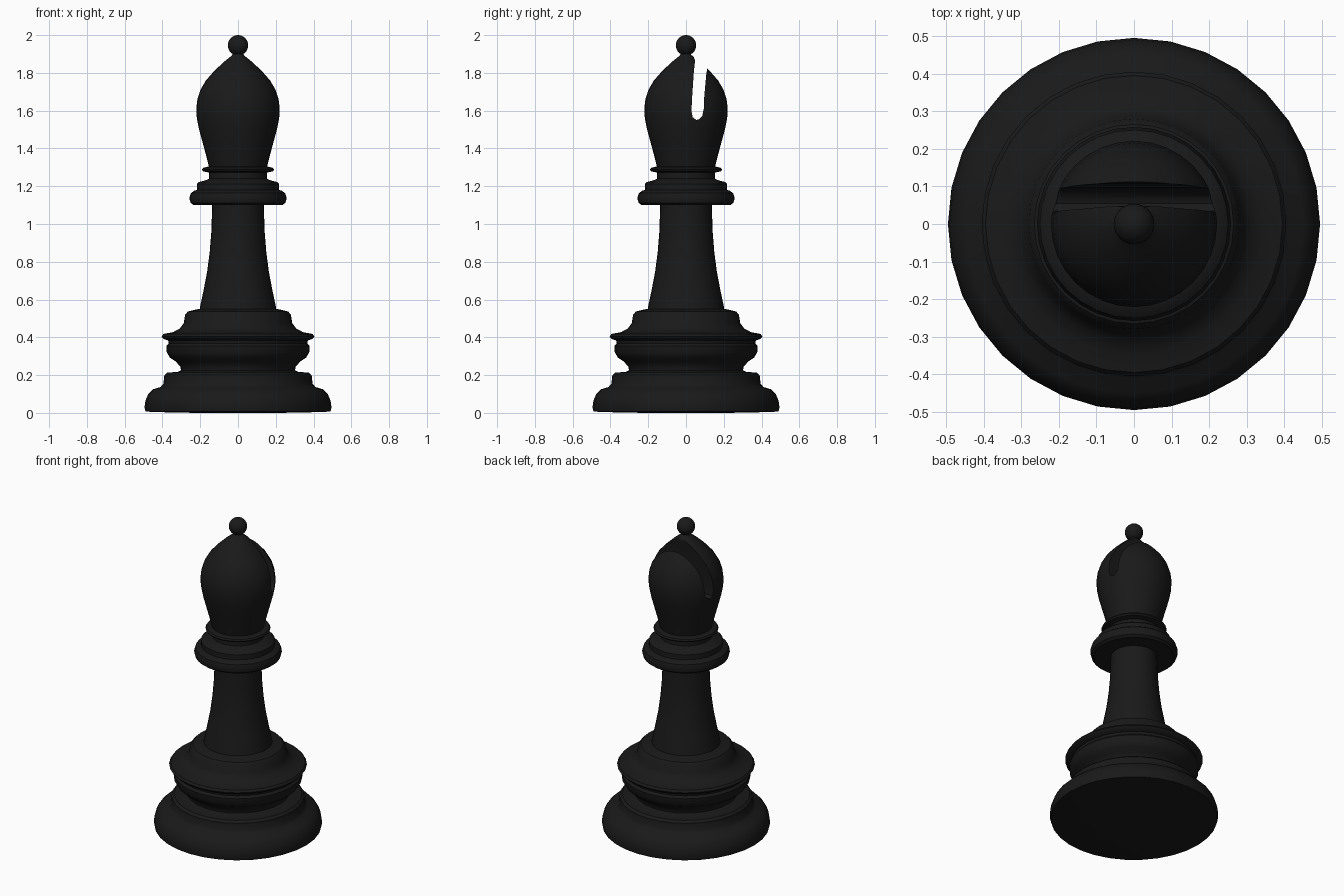
import bpy, bmesh
from math import cos, sin, pi, radians

if "Cube" in bpy.data.objects:
    bpy.data.objects.remove(bpy.data.objects["Cube"])

SIDES = 32
black = bpy.data.materials.new("black_lacquer")
black.diffuse_color = (0.01, 0.01, 0.01, 1)
black.use_nodes = True
black.node_tree.nodes["Principled BSDF"].inputs["Base Color"].default_value = black.diffuse_color


def make_object(name, bm):
    bmesh.ops.recalc_face_normals(bm, faces=bm.faces)
    me = bpy.data.meshes.new(name)
    bm.to_mesh(me)
    bm.free()
    me.materials.append(black)
    ob = bpy.data.objects.new(name, me)
    bpy.context.collection.objects.link(ob)
    return ob


def lathe(name, profile):
    """Closed solid of revolution from (radius, height) pairs."""
    bm = bmesh.new()
    rings = [[bm.verts.new((r * cos(2 * pi * i / SIDES), r * sin(2 * pi * i / SIDES), z))
              for i in range(SIDES)] for r, z in profile]
    for a, b in zip(rings, rings[1:]):
        for i in range(SIDES):
            j = (i + 1) % SIDES
            bm.faces.new((a[i], a[j], b[j], b[i]))
    bm.faces.new(rings[0][::-1])
    bm.faces.new(rings[-1])
    return make_object(name, bm)


def smooth(ob, angle=35):
    bpy.ops.object.select_all(action='DESELECT')
    ob.select_set(True)
    bpy.context.view_layer.objects.active = ob
    bpy.ops.object.shade_smooth_by_angle(angle=radians(angle))


# stepped base
base = lathe("base", [
    (0.22, 0), (0.42, 0.004), (0.49, 0.007), (0.495, 0.03), (0.49, 0.065), (0.475, 0.1),
    (0.45, 0.125), (0.41, 0.137), (0.395, 0.155), (0.39, 0.2), (0.375, 0.213),
    (0.32, 0.217), (0.302, 0.225), (0.305, 0.245), (0.33, 0.272), (0.36, 0.292),
    (0.377, 0.32), (0.38, 0.355), (0.367, 0.368), (0.37, 0.383), (0.395, 0.392),
    (0.405, 0.405), (0.395, 0.418), (0.345, 0.427), (0.31, 0.445), (0.287, 0.475),
    (0.28, 0.52), (0.265, 0.537), (0.21, 0.55), (0.19, 0.553)])

# tapering stem
stem = lathe("stem", [
    (0.204, 0.54), (0.2, 0.565), (0.182, 0.65), (0.163, 0.75), (0.15, 0.85),
    (0.141, 0.96), (0.137, 1.09), (0.137, 1.11)])

# collar rings below the head
collar = lathe("collar", [
    (0.12, 1.1), (0.235, 1.1), (0.251, 1.112), (0.258, 1.137), (0.25, 1.163),
    (0.232, 1.176), (0.217, 1.18), (0.217, 1.212), (0.207, 1.222), (0.17, 1.232),
    (0.153, 1.24), (0.153, 1.272), (0.185, 1.279), (0.191, 1.288), (0.185, 1.297),
    (0.153, 1.305), (0.12, 1.306)])

# head with a slot cut right through
head = lathe("head", [
    (0.153, 1.3), (0.168, 1.36), (0.187, 1.43), (0.206, 1.5), (0.218, 1.56),
    (0.221, 1.61), (0.215, 1.66), (0.199, 1.71), (0.17, 1.76), (0.127, 1.809),
    (0.075, 1.858), (0.035, 1.89), (0.022, 1.91)])

slot = [(0.055, 1.551), (0.07, 1.555), (0.086, 1.572), (0.094, 1.61), (0.097, 1.68),
        (0.107, 1.79), (0.118, 1.86), (0.118, 2.0), (0.02, 2.0), (0.022, 1.9),
        (0.041, 1.885), (0.048, 1.865), (0.041, 1.8), (0.033, 1.68), (0.029, 1.6),
        (0.035, 1.565)]
bm = bmesh.new()
face = bm.faces.new([bm.verts.new((-0.4, y, z)) for y, z in slot])
ext = bmesh.ops.extrude_face_region(bm, geom=[face])
bmesh.ops.translate(bm, vec=(0.8, 0, 0),
                    verts=[v for v in ext["geom"] if isinstance(v, bmesh.types.BMVert)])
cutter = make_object("slot_cutter", bm)
cutter.hide_render = True

mod = head.modifiers.new("slot", 'BOOLEAN')
mod.operation = 'DIFFERENCE'
mod.solver = 'EXACT'
mod.object = cutter
bpy.context.view_layer.objects.active = head
bpy.ops.object.modifier_apply(modifier=mod.name)
bpy.data.objects.remove(cutter)

# ball on top
bm = bmesh.new()
bmesh.ops.create_uvsphere(bm, u_segments=SIDES, v_segments=16, radius=0.054)
bmesh.ops.translate(bm, vec=(0, 0, 1.946), verts=bm.verts)
ball = make_object("top_ball", bm)

for part in (base, stem, collar, head, ball):
    smooth(part)
